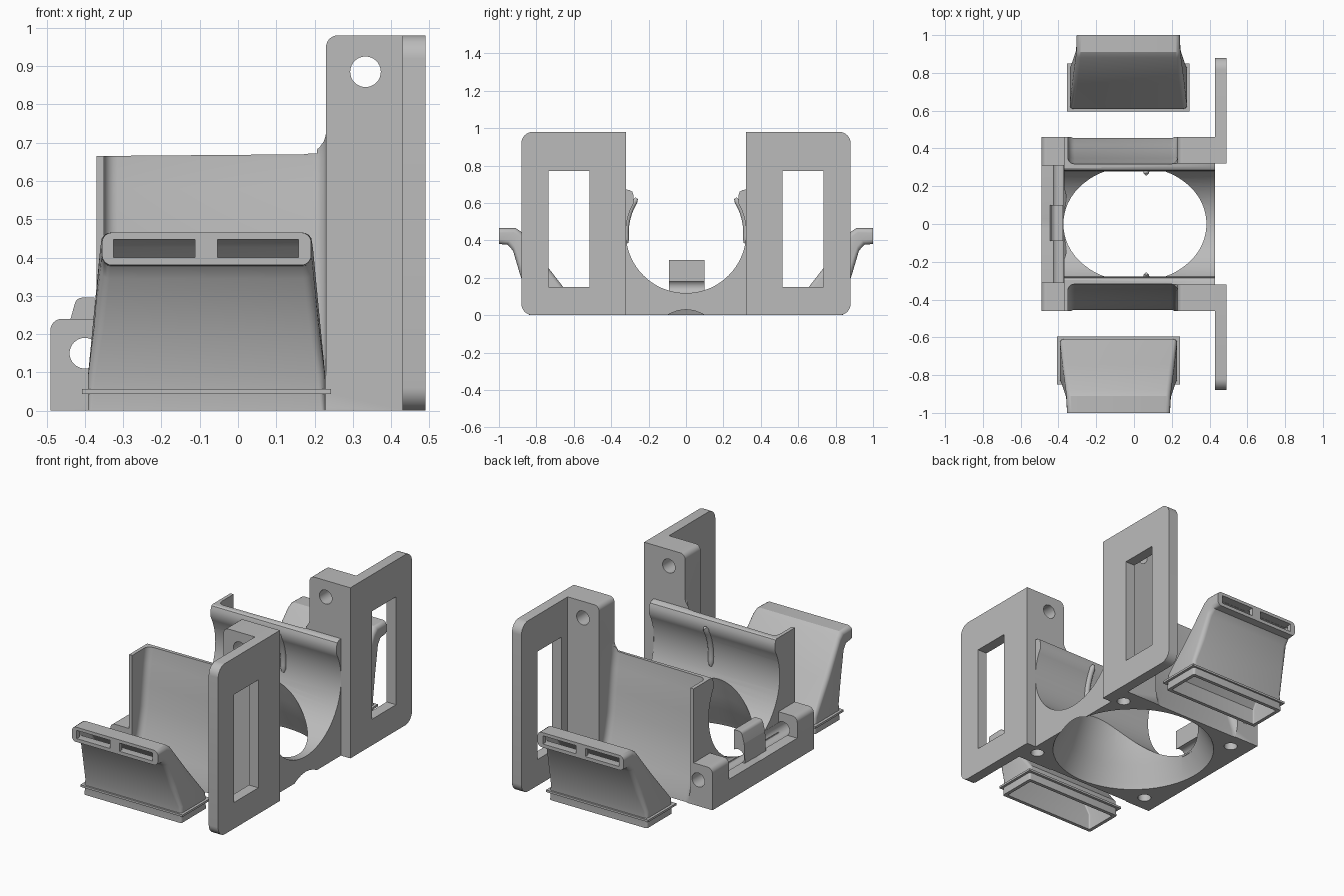
import bpy, bmesh, math
from mathutils import Vector

cube = bpy.data.objects.get("Cube")
if cube:
    bpy.data.objects.remove(cube, do_unlink=True)

grey = bpy.data.materials.new("plain grey")
grey.use_nodes = True
grey.diffuse_color = (0.5, 0.5, 0.5, 1)
grey.node_tree.nodes["Principled BSDF"].inputs["Base Color"].default_value = (0.5, 0.5, 0.5, 1)


def add_mesh(name, bm):
    bmesh.ops.recalc_face_normals(bm, faces=bm.faces)
    mesh = bpy.data.meshes.new(name)
    bm.to_mesh(mesh)
    bm.free()
    mesh.materials.append(grey)
    obj = bpy.data.objects.new(name, mesh)
    bpy.context.collection.objects.link(obj)
    return obj


def loft(name, rings):
    """Skin a list of equal rings and cap both ends."""
    bm = bmesh.new()
    loops = [[bm.verts.new(p) for p in ring] for ring in rings]
    n = len(loops[0])
    for a, b in zip(loops, loops[1:]):
        for i in range(n):
            bm.faces.new((a[i], a[(i + 1) % n], b[(i + 1) % n], b[i]))
    bm.faces.new(loops[0])
    bm.faces.new(loops[-1])
    return add_mesh(name, bm)


def prism(name, pts, axis, a, b):
    """Extrude a profile along x (points are y, z) or y (points are x, z)."""
    place = {"x": lambda p, t: (t, p[0], p[1]), "y": lambda p, t: (p[0], t, p[1])}[axis]
    return loft(name, [[place(p, t) for p in pts] for t in (a, b)])


def box(name, x0, x1, y0, y1, z0, z1):
    return prism(name, [(y0, z0), (y1, z0), (y1, z1), (y0, z1)], "x", x0, x1)


def rounded(corners, steps=6):
    """Fillet each (u, v, radius) corner of a polygon."""
    out = []
    for i, (u, v, r) in enumerate(corners):
        p = Vector((u, v))
        if r == 0:
            out.append(p)
            continue
        d1 = (Vector(corners[i - 1][:2]) - p).normalized()
        d2 = (Vector(corners[(i + 1) % len(corners)][:2]) - p).normalized()
        half = d1.angle(d2) / 2
        mid = p + (d1 + d2).normalized() * (r / math.sin(half))
        s = p + d1 * (r / math.tan(half)) - mid
        e = p + d2 * (r / math.tan(half)) - mid
        for k in range(steps + 1):
            out.append(mid + s.lerp(e, k / steps).normalized() * r)
    return out


def circle(u, v, r, n=32):
    return [(u + r * math.cos(2 * math.pi * i / n), v + r * math.sin(2 * math.pi * i / n)) for i in range(n)]


def boolean(obj, tools, operation="DIFFERENCE"):
    for tool in tools:
        tool.hide_render = True
        mod = obj.modifiers.new("boolean", "BOOLEAN")
        mod.operation, mod.solver, mod.object = operation, "EXACT", tool
        bpy.context.view_layer.objects.active = obj
        bpy.ops.object.modifier_apply(modifier=mod.name)
        bpy.data.objects.remove(tool, do_unlink=True)


def smooth(obj):
    bpy.ops.object.select_all(action="DESELECT")
    obj.select_set(True)
    bpy.context.view_layer.objects.active = obj
    bpy.ops.object.shade_smooth_by_angle(angle=math.radians(30))


# Cradle body: side silhouette extruded across the full width
body = prism("cradle_body", rounded([
    (-0.49, 0, 0), (0.43, 0, 0), (0.43, 0.98, 0), (0.23, 0.98, 0.03), (0.23, 0.67, 0.06),
    (-0.37, 0.665, 0), (-0.37, 0.24, 0), (-0.49, 0.24, 0.03)]), "y", -0.46, 0.46)

# Round saddle with a small lip at the top of each wall
R, CZ = 0.322, 0.44
arc = [(R * math.cos(t), CZ + R * math.sin(t))
       for t in (math.radians(30 - 240 * i / 48) for i in range(49))]
lip = [(0.28, 0.64), (0.287, 0.66), (0.3, 0.668), (0.32, 0.672), (0.32, 1.1)]
saddle = prism("saddle_cutter", arc + [(-y, z) for y, z in lip] + lip[::-1], "x", -0.6, 0.6)

# Flared round opening through the floor
bore = loft("bore_cutter", [[(x, y, z) for x, y in circle(0.005, 0, r, 64)] for z, r in
            ((-0.02, 0.445), (0.03, 0.425), (0.12, 0.378), (0.21, 0.343), (0.3, 0.314), (0.42, 0.27))])

# Low step between the feet
step = box("step_cutter", -0.6, -0.37, -0.31, 0.31, 0.12, 0.8)
boolean(body, [saddle, bore, step])

# Outer recesses with filleted ends
wall = [(0.457, -0.1), (0.455, 0), (0.447, 0.04), (0.418, 0.12), (0.387, 0.22), (0.36, 0.34),
        (0.347, 0.46), (0.332, 0.58), (0.318, 0.66), (0.316, 0.8), (0.7, 0.8), (0.7, -0.1)]
for side in (1, -1):
    cutter = prism("recess_cutter", [(side * y, z) for y, z in wall], "x", -0.35, 0.23)
    bm = bmesh.new()
    bm.from_mesh(cutter.data)
    ends = [e for e in bm.edges if abs(e.verts[0].co.x - e.verts[1].co.x) < 0.001]
    bmesh.ops.bevel(bm, geom=ends, offset=0.035, segments=5, profile=0.5, affect="EDGES")
    bm.to_mesh(cutter.data)
    bm.free()
    boolean(body, [cutter])

# Hook tab on the step
tab = prism("hook_tab", rounded([(-0.445, 0.11, 0), (-0.44, 0.23, 0.02), (-0.422, 0.295, 0.02),
                                 (-0.375, 0.295, 0), (-0.375, 0.11, 0)]), "y", -0.09, 0.1)

# Cross holes and screw holes
for part in (body, tab):
    boolean(part, [prism("tie_hole_cutter", circle(-0.4, 0.15, 0.04), "y", -0.6, 0.6)])
boolean(body, [prism("top_hole_cutter", circle(0.333, 0.885, 0.04), "y", -0.6, 0.6)])
for sx in (-0.38, 0.38):
    for sy in (-0.365, 0.365):
        boolean(body, [loft("screw_cutter", [[(x, y, z) for x, y in circle(sx, sy, 0.036, 24)]
                                             for z in (-0.05, 0.1)])])
smooth(body)
smooth(tab)

for side, label in ((1, "back"), (-1, "front")):
    # Mounting plate with a slot
    plate = prism(label + "_mounting_plate", [(side * y, z) for y, z in rounded([
        (0.32, 0, 0), (0.88, 0, 0.06), (0.88, 0.98, 0.06), (0.32, 0.98, 0)])], "x", 0.43, 0.49)
    slot = sorted((side * 0.515, side * 0.735))
    boolean(plate, [box("slot_cutter", 0.3, 0.6, *slot, 0.15, 0.77)])
    smooth(plate)

    # Locating ridge on the saddle wall
    curve = bpy.data.curves.new(label + "_ridge", "CURVE")
    curve.dimensions, curve.bevel_depth, curve.use_fill_caps = "3D", 0.016, True
    spline = curve.splines.new("POLY")
    spline.points.add(12)
    for i, pt in enumerate(spline.points):
        t = math.radians(-10 + 45 * i / 12)
        pt.co = (0.065, side * R * math.cos(t), CZ + R * math.sin(t), 1)
        pt.radius = 0.5 if i in (0, 12) else 1
    curve.materials.append(grey)
    ridge = bpy.data.objects.new(label + "_ridge", curve)
    bpy.context.collection.objects.link(ridge)

    # Air nozzle: rounded sections swept from the base up to the mouth
    cx = -0.03 if side > 0 else -0.082

    def section(inner, outer, half, r, inset=0.0):
        a, b = Vector(inner), Vector(outer)
        d = (b - a).normalized()
        a, b, w = a + d * inset, b - d * inset, half - inset
        length = (b - a).length
        ring = rounded([(-w, 0, r), (w, 0, r), (w, length, r), (-w, length, r)], 4)
        return [(cx + p.x, side * (a + d * p.y).x, (a + d * p.y).y) for p in ring]

    path = [((0.61, 0.09), (0.84, 0.09), 0.31, 0.02), ((0.745, 0.265), (0.885, 0.21), 0.294, 0.025),
            ((0.88, 0.445), (0.925, 0.345), 0.278, 0.025), ((0.91, 0.465), (0.955, 0.378), 0.275, 0.025),
            ((1, 0.465), (1, 0.38), 0.273, 0.025)]
    base = ((0.61, 0), (0.84, 0), 0.31, 0.01)
    nozzle = loft(label + "_nozzle", [section(*s) for s in [base] + path])
    below = ((0.61, -0.05), (0.84, -0.05), 0.31, 0.01)
    end = ((0.975, 0.465), (0.975, 0.38), 0.274, 0.025)
    hollow = loft("hollow_cutter", [section(*s[:3], 0.008, 0.02) for s in [below] + path[:-1] + [end]])
    mouths = [box("mouth_cutter", cx + a, cx + b, *sorted((side * 0.95, side * 1.05)), 0.4, 0.447)
              for a, b in ((-0.243, -0.03), (0.028, 0.24))]
    boolean(nozzle, [hollow] + mouths)
    smooth(nozzle)

    # Thin flange around the nozzle base
    flange = box(label + "_nozzle_flange", cx - 0.325, cx + 0.325,
                 *sorted((side * 0.595, side * 0.85)), 0.044, 0.056)
    boolean(flange, [box("flange_cutter", cx - 0.3, cx + 0.3,
                         *sorted((side * 0.62, side * 0.83)), 0, 0.1)])
